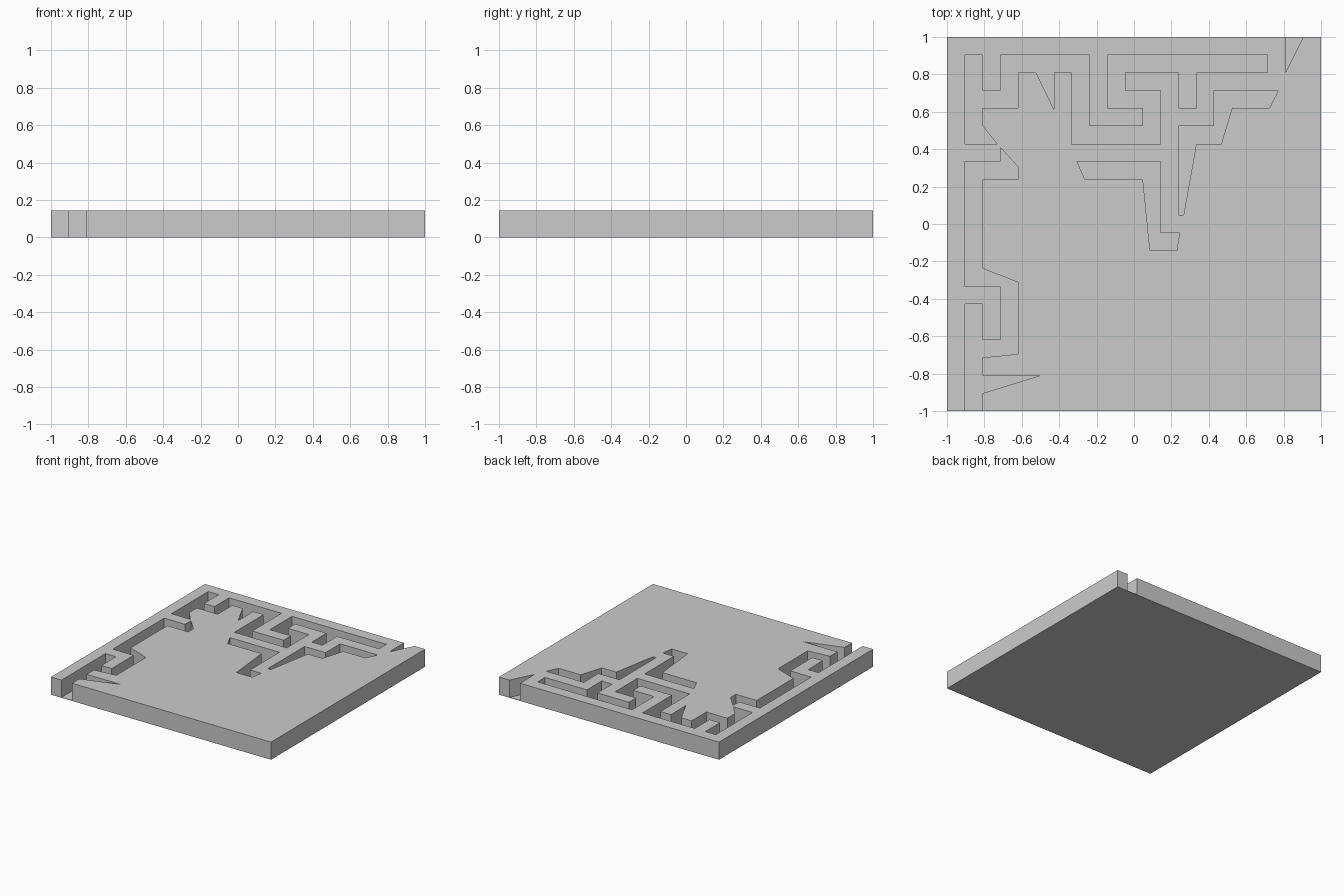
import bpy, bmesh

if "Cube" in bpy.data.objects:
    bpy.data.objects.remove(bpy.data.objects["Cube"])

CELL = 2 / 21      # the maze lies on a 21 x 21 grid
HEIGHT = 0.145
FLOOR = 0.003


def loop_edges(bm, pts):
    vs = [bm.verts.new((x * CELL - 1, y * CELL - 1, HEIGHT)) for x, y in pts]
    return [bm.edges.new((a, b)) for a, b in zip(vs, vs[1:] + vs[:1])]


def finish(bm, name):
    bmesh.ops.recalc_face_normals(bm, faces=bm.faces)
    mesh = bpy.data.meshes.new(name)
    bm.to_mesh(mesh)
    bm.free()
    bpy.context.collection.objects.link(bpy.data.objects.new(name, mesh))


# Outline with the entrance passage (front left) and the exit notch (back right)
entrance = [(1, 0), (1, 6), (2, 6), (2, 4), (3, 4), (3, 7), (1, 7), (1, 14),
            (3, 14), (3, 14.8), (4, 13.7), (4, 13), (2, 13), (2, 8), (4, 7.22),
            (4, 3.2), (2, 3), (2, 2), (5.25, 2), (2, 1), (2, 0)]
exit_notch = [(20, 21), (19, 19), (19, 21)]
outline = [(0, 0)] + entrance + [(21, 0), (21, 21)] + exit_notch + [(0, 21)]

# Enclosed passages
upper = [(1, 20), (2, 20), (2, 18), (3, 18), (3, 20), (8, 20), (8, 16), (11, 16),
         (11, 17), (9, 17), (9, 20), (18, 20), (18, 19), (14, 19), (14, 17),
         (13, 17), (13, 19), (10, 19), (10, 18), (12, 18), (12, 15), (7, 15),
         (7, 19), (6, 19), (6, 16.95), (5, 19), (4, 19), (4, 17), (2, 17),
         (2, 16), (2.8, 15), (1, 15)]
middle = [(7.3, 14), (12, 14), (12, 10), (13.05, 10), (12.9, 9), (11.4, 9),
          (11, 13), (7.75, 13)]
right = [(13, 16), (15, 16), (15, 18), (18.6, 18), (18.1, 17), (16, 17),
         (15.4, 15), (14, 15), (13.28, 11), (13, 11)]

# Raised maze walls
bm = bmesh.new()
edges = [e for pts in (outline, upper, middle, right) for e in loop_edges(bm, pts)]
bmesh.ops.triangle_fill(bm, edges=edges, use_beauty=True, use_dissolve=False,
                        normal=(0, 0, 1))
ext = bmesh.ops.extrude_face_region(bm, geom=bm.faces[:], use_keep_orig=True)
for v in ext["geom"]:
    if isinstance(v, bmesh.types.BMVert):
        v.co.z = FLOOR
finish(bm, "maze_walls")

# Thin floor sheet
bm = bmesh.new()
bmesh.ops.create_cube(bm, size=1)
bmesh.ops.scale(bm, vec=(2, 2, FLOOR), verts=bm.verts)
bmesh.ops.translate(bm, vec=(0, 0, FLOOR / 2), verts=bm.verts)
finish(bm, "maze_floor")
